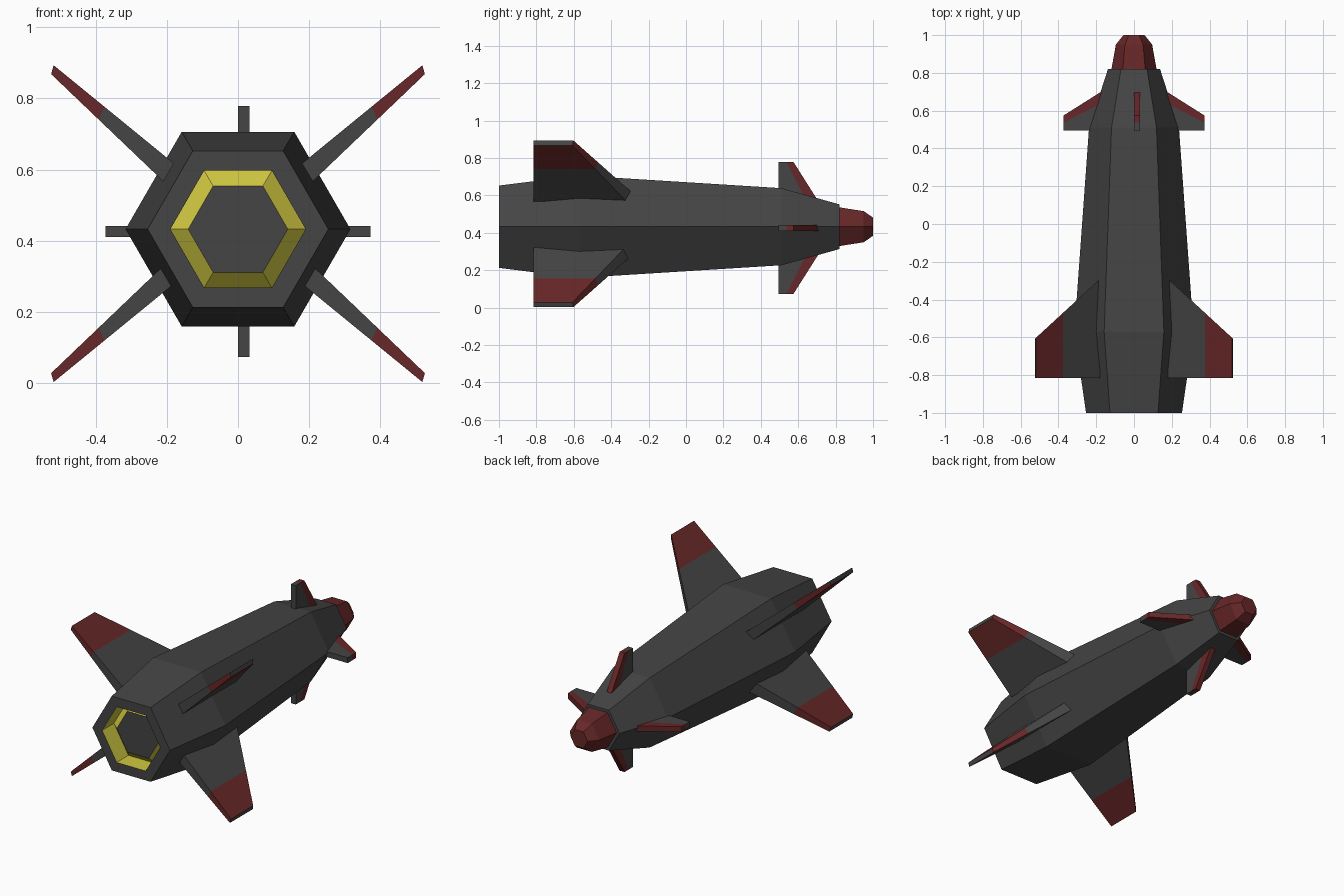
import bpy, bmesh, math

if "Cube" in bpy.data.objects:
    bpy.data.objects.remove(bpy.data.objects["Cube"])


def material(name, rgb):
    m = bpy.data.materials.new(name)
    m.diffuse_color = (*rgb, 1)
    m.use_nodes = True
    m.node_tree.nodes["Principled BSDF"].inputs["Base Color"].default_value = m.diffuse_color
    return m


GREY = material("dark_grey", (0.058, 0.058, 0.058))
RED = material("dark_red", (0.135, 0.020, 0.021))
YELLOW = material("yellow", (0.64, 0.58, 0.052))
AXIS_Z = 0.4325


def loft(name, rings, mats, bands=None):
    """Closed solid through equal-sized rings; bands = material index per band."""
    bm = bmesh.new()
    loops = [[bm.verts.new(p) for p in ring] for ring in rings]
    n = len(loops[0])
    bm.faces.new(loops[0])
    bm.faces.new(loops[-1])
    for k in range(len(loops) - 1):
        a, b = loops[k], loops[k + 1]
        for i in range(n):
            j = (i + 1) % n
            f = bm.faces.new((a[i], a[j], b[j], b[i]))
            f.material_index = bands[k] if bands else 0
    bmesh.ops.recalc_face_normals(bm, faces=bm.faces)
    me = bpy.data.meshes.new(name)
    bm.to_mesh(me)
    bm.free()
    for m in mats:
        me.materials.append(m)
    ob = bpy.data.objects.new(name, me)
    bpy.context.collection.objects.link(ob)
    return ob


def hexagon(y, r):
    return [(r * math.cos(i * math.pi / 3), y, AXIS_Z + r * math.sin(i * math.pi / 3))
            for i in range(6)]


# Hull, starting at the engine plug, out through its groove, then forward
hull = [(-0.935, 0.14), (-0.89, 0.19), (-1.0, 0.19), (-1.0, 0.254),
        (-0.57, 0.316), (0.51, 0.238), (0.82, 0.138)]
loft("hull", [hexagon(y, r) for y, r in hull], [GREY, YELLOW], [1, 1, 0, 0, 0, 0])

# Nose cap
loft("nose", [hexagon(y, r) for y, r in [(0.80, 0.123), (0.95, 0.096), (1.0, 0.056)]], [RED])

# Tail fins: upper and lower edge lines (x, z) from root to tip, thinning outwards
EDGES = [((0.18, 0.617), (0.518, 0.893)), ((0.21, 0.567), (0.525, 0.868))]
FIN_MID_Z = 0.448


def fin_section(t, sx, sz):
    pts = []
    for (x0, z0), (x1, z1) in EDGES:
        x, z = x0 + t * (x1 - x0), z0 + t * (z1 - z0)
        front = -0.605 + 0.92 * (0.522 - x)
        pair = [(sx * x, y, FIN_MID_Z + sz * (z - FIN_MID_Z)) for y in (-0.815, front)]
        pts += pair if not pts else pair[::-1]
    return pts


for sx, side in [(-1, "left"), (1, "right")]:
    for sz, level in [(-1, "lower"), (1, "upper")]:
        loft(f"{level}_{side}_fin", [fin_section(t, sx, sz) for t in (0, 0.577, 1)],
             [GREY, RED], [0, 1])

# Four canards: grey rear plate and red leading edge, as (radius, y) profiles
REAR = [(0.10, 0.495), (0.372, 0.495), (0.372, 0.537), (0.10, 0.676)]
LEAD = [(0.10, 0.676), (0.372, 0.537), (0.372, 0.575), (0.10, 0.747)]


def canard(name, profile, angle, inset, mat):
    c, s = round(math.cos(angle)), round(math.sin(angle))
    shift = 0.016 * abs(s)      # the upright pair sits slightly to the right
    rings = [[((r - inset) * c - w * s + shift, y, 0.426 + (r - inset) * s + w * c)
              for r, y in profile] for w in (-0.016, 0.016)]
    loft(name, rings, [mat])


for i, place in enumerate(["right", "top", "left", "bottom"]):
    inset = 0.02 * (i % 2)
    canard(f"{place}_canard", REAR, i * math.pi / 2, inset, GREY)
    canard(f"{place}_canard_leading_edge", LEAD, i * math.pi / 2, inset, RED)
